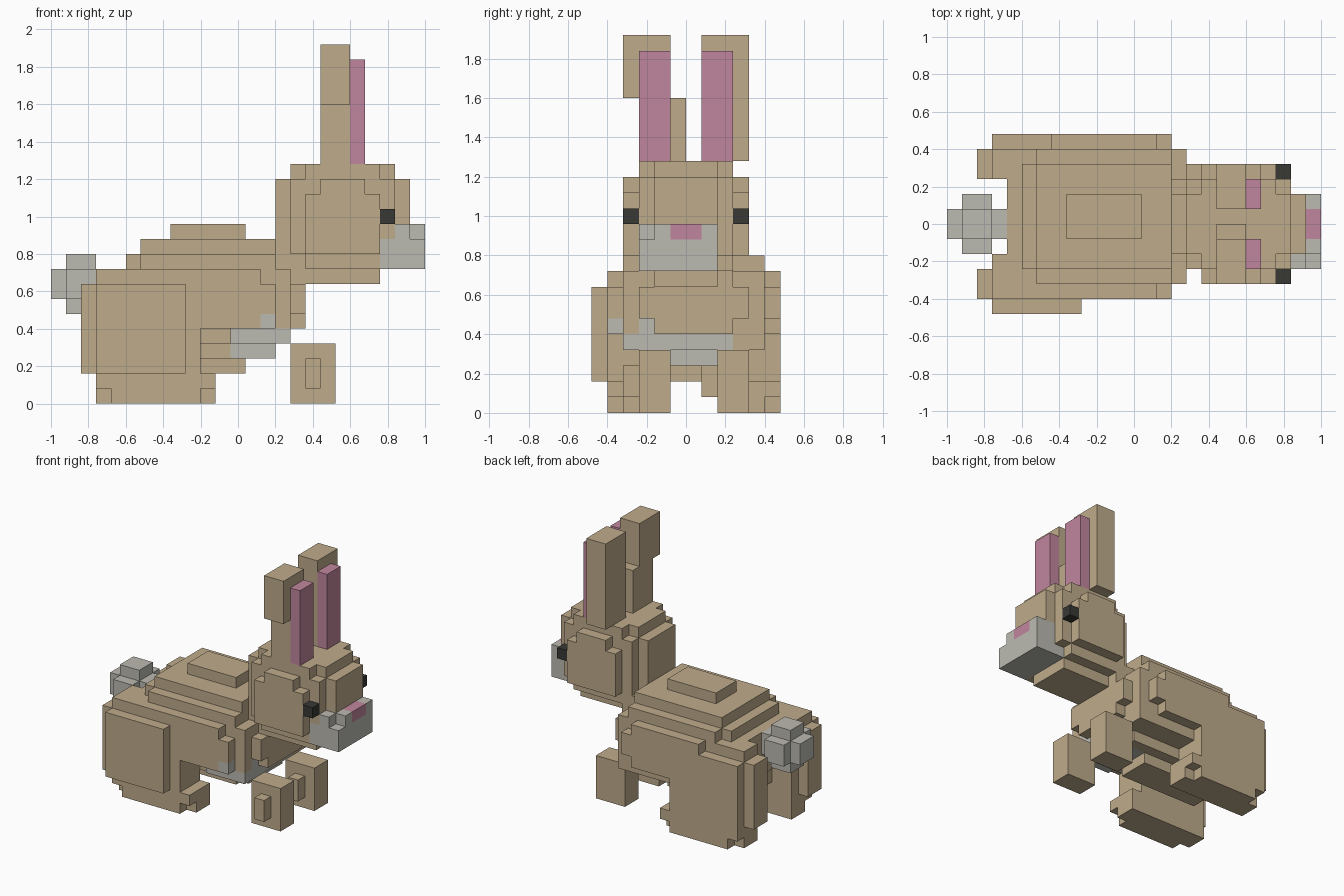
import bpy, bmesh
from mathutils import Vector

cube = bpy.data.objects.get("Cube")
if cube:
    bpy.data.objects.remove(cube, do_unlink=True)

CELL = 0.08
ORIGIN = Vector((-1.0, -0.48, 0.0))


def material(name, r, g, b):
    m = bpy.data.materials.new(name)
    m.use_nodes = True
    m.diffuse_color = (r, g, b, 1)
    bsdf = next(n for n in m.node_tree.nodes if n.type == 'BSDF_PRINCIPLED')
    bsdf.inputs["Base Color"].default_value = (r, g, b, 1)
    bsdf.inputs["Roughness"].default_value = 0.9
    return m


tan = material("tan_fur", 0.52, 0.41, 0.26)
pale = material("pale_fur", 0.50, 0.49, 0.44)
pink = material("pink_skin", 0.53, 0.24, 0.34)
dark = material("dark_eye", 0.04, 0.04, 0.036)

grid = {}    # cell -> part that owns it
colours = {}  # part -> material


def part(name, colour, *boxes):
    """Fill blocks of cells (x range, y range, z range); later parts win."""
    colours[name] = colour
    for x0, x1, y0, y1, z0, z1 in boxes:
        for x in range(x0, x1):
            for y in range(y0, y1):
                for z in range(z0, z1):
                    grid[x, y, z] = name


def mirrored(centre, *boxes):
    """Same blocks on the other side; centre is the sum of paired y bounds."""
    return [(a, b, centre - d, centre - c, e, f) for a, b, c, d, e, f in boxes]


# Trunk with stepped back and underside
part("body", tan,
     (4, 16, 2, 11, 5, 9), (5, 15, 3, 10, 9, 10), (6, 15, 2, 11, 9, 10),
     (6, 15, 3, 10, 10, 11), (8, 13, 5, 8, 11, 12),
     (5, 16, 3, 11, 4, 5), (5, 15, 4, 9, 3, 4), (5, 13, 5, 8, 2, 3))
part("chest", tan, (16, 17, 4, 9, 5, 6), (16, 17, 3, 10, 6, 8))
part("neck", tan, (15, 17, 4, 9, 8, 10))

# Flanks and hind legs
part("right_flank", tan, (3, 14, 1, 2, 5, 9), (14, 15, 1, 2, 6, 8))
part("left_flank", tan, (7, 14, 11, 12, 5, 9), (14, 15, 11, 12, 6, 8))
part("right_thigh", tan, (3, 10, 1, 4, 2, 9), (3, 9, 0, 1, 2, 8), (2, 3, 1, 3, 2, 8))
part("left_thigh", tan, (3, 10, 9, 12, 2, 8), (3, 10, 9, 11, 2, 9), (2, 3, 9, 11, 2, 8))
foot = [(3, 11, 2, 4, 0, 2), (4, 10, 1, 2, 0, 1), (3, 11, 1, 2, 1, 2)]
part("right_hind_foot", tan, *foot)
part("left_hind_foot", tan, *mirrored(13, *foot))

# Pale belly patch
part("belly", pale, (12, 16, 2, 9, 4, 5), (12, 15, 4, 8, 3, 4),
     (14, 15, 1, 2, 5, 6), (15, 16, 3, 4, 5, 6))

# Front legs
leg = [(16, 19, 3, 5, 0, 4), (17, 18, 2, 3, 1, 3)]
part("right_front_leg", tan, *leg)
part("left_front_leg", tan, *[(a, b, c + 5, d + 5, e, f) for a, b, c, d, e, f in leg])

# Head and face
part("head", tan,
     (17, 22, 2, 10, 10, 14), (18, 21, 2, 10, 14, 15), (16, 23, 3, 9, 10, 15),
     (17, 22, 3, 9, 9, 10), (17, 22, 4, 8, 8, 9), (17, 22, 3, 9, 15, 16),
     (16, 23, 4, 8, 15, 16), (15, 16, 4, 8, 9, 15), (23, 24, 4, 8, 11, 15))
part("muzzle", pale, (22, 25, 3, 8, 9, 11), (23, 24, 3, 8, 11, 12), (24, 25, 4, 8, 11, 12))
part("nose", pink, (24, 25, 5, 7, 11, 12))
eye = (22, 23, 2, 3, 12, 13)
part("right_eye", dark, eye)
part("left_eye", dark, *mirrored(12, eye))

# Ears, the right one bent outward
part("right_ear", tan, (18, 20, 3, 6, 15, 20), (18, 20, 2, 5, 20, 24))
part("left_ear", tan, (18, 20, 7, 10, 16, 24))
inner = (20, 21, 3, 5, 16, 23)
part("right_inner_ear", pink, inner)
part("left_inner_ear", pink, *mirrored(12, inner))

# Tail puff
part("tail", pale, (0, 4, 5, 7, 7, 9), (1, 3, 4, 8, 7, 9), (1, 3, 5, 7, 6, 10))


def skin(name):
    """Mesh the exposed faces of one part and merge the flat areas."""
    bm = bmesh.new()
    for cell in [c for c, owner in grid.items() if owner == name]:
        base = Vector(cell)
        for axis in range(3):
            for side in (0, 1):
                step = [0, 0, 0]
                step[axis] = 1
                normal = Vector(step)
                other = base + normal * (2 * side - 1)
                if tuple(int(v) for v in other) in grid:
                    continue
                u = Vector((normal.z, normal.x, normal.y))
                v = Vector((normal.y, normal.z, normal.x))
                p = base + normal * side
                ring = [p, p + u, p + u + v, p + v]
                if not side:
                    ring.reverse()
                bm.faces.new([bm.verts.new(ORIGIN + q * CELL) for q in ring])
    bmesh.ops.remove_doubles(bm, verts=bm.verts, dist=0.001)
    bmesh.ops.dissolve_limit(bm, angle_limit=0.01, verts=bm.verts, edges=bm.edges)
    mesh = bpy.data.meshes.new(name)
    bm.to_mesh(mesh)
    bm.free()
    mesh.materials.append(colours[name])
    bpy.context.collection.objects.link(bpy.data.objects.new(name, mesh))


for part_name in colours:
    skin(part_name)
